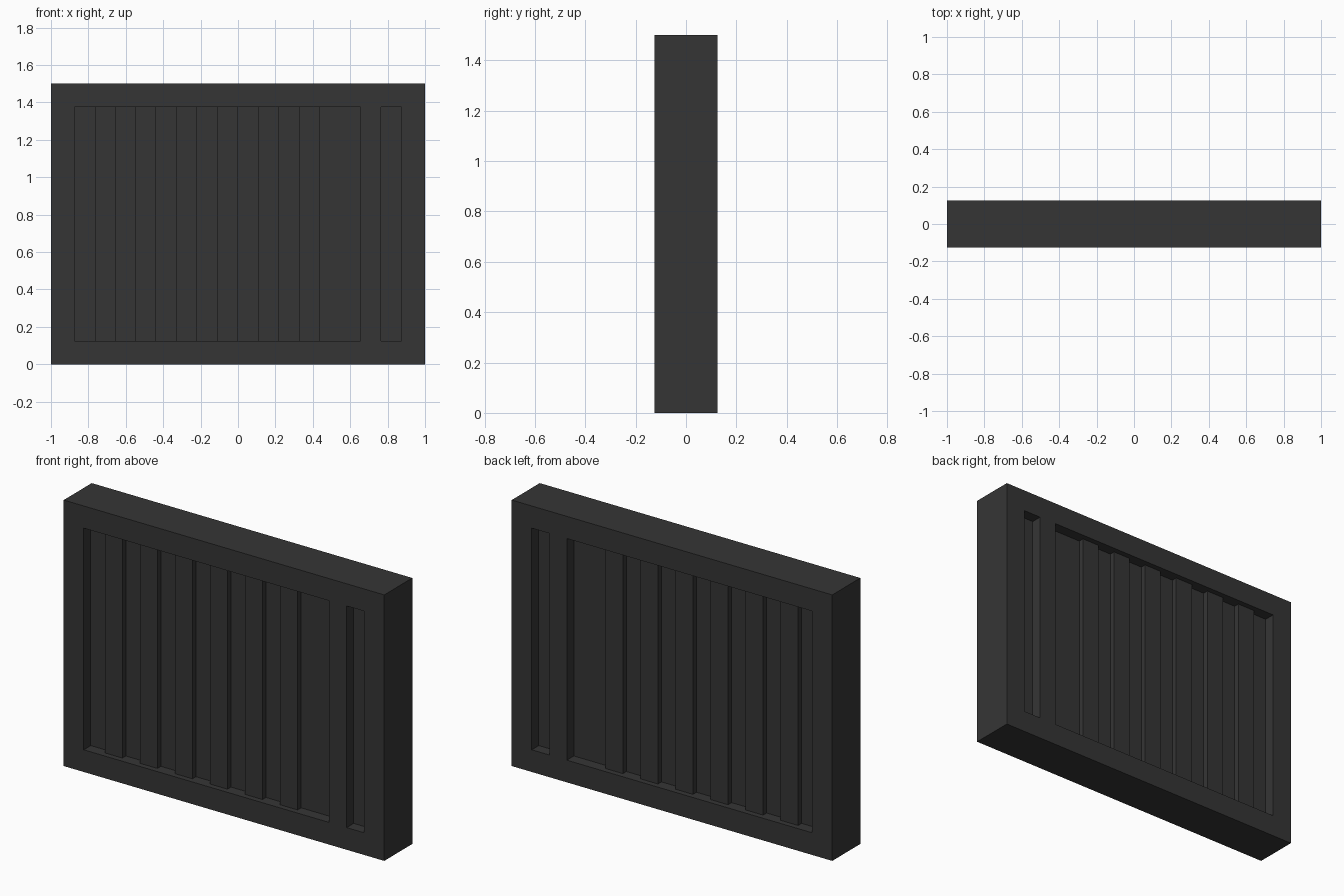
import bpy, bmesh

if "Cube" in bpy.data.objects:
    bpy.data.objects.remove(bpy.data.objects["Cube"])

W, H, D = 1.0, 1.5, 0.125      # half width, height, half depth
B = 0.125                      # border width
CELLS = 16
STEP = 2 * (W - B) / CELLS

mat = bpy.data.materials.new("dark grey")
mat.diffuse_color = (0.036, 0.036, 0.036, 1)
mat.use_nodes = True
mat.node_tree.nodes["Principled BSDF"].inputs["Base Color"].default_value = mat.diffuse_color


def extrude_object(name, bm, faces, vec):
    """Extrude flat faces into a solid and make an object of it."""
    res = bmesh.ops.extrude_face_region(bm, geom=faces, use_keep_orig=True)
    verts = [g for g in res["geom"] if isinstance(g, bmesh.types.BMVert)]
    bmesh.ops.translate(bm, verts=verts, vec=vec)
    bmesh.ops.recalc_face_normals(bm, faces=bm.faces[:])
    me = bpy.data.meshes.new(name)
    bm.to_mesh(me)
    bm.free()
    me.materials.append(mat)
    ob = bpy.data.objects.new(name, me)
    bpy.context.collection.objects.link(ob)
    return ob


# Outer frame: a rectangular ring extruded through the depth
bm = bmesh.new()
loops = []
for i in (0, B):
    corners = [(-W + i, i), (W - i, i), (W - i, H - i), (-W + i, H - i)]
    loops.append([bm.verts.new((x, -D, z)) for x, z in corners])
outer, inner = loops
ring = [bm.faces.new((outer[k], outer[(k + 1) % 4], inner[(k + 1) % 4], inner[k]))
        for k in range(4)]
extrude_object("frame", bm, ring, (0, 2 * D, 0))


# Ribbed panel: stepped cross-section, same front and back, extruded upward
def half_depth(cell):
    if cell == 14:                       # thick post, flush with the frame
        return D
    if cell % 2 == 1 and cell <= 11:     # raised slats
        return 0.75 * D
    return 0.5 * D                       # recessed sheet


side = []
for c in range(CELLS):
    d = half_depth(c)
    for k in (c, c + 1):
        p = (-W + B + k * STEP, d)
        if not side or side[-1] != p:
            side.append(p)
profile = [(x, -d) for x, d in side] + [(x, d) for x, d in reversed(side)]
bm = bmesh.new()
face = bm.faces.new([bm.verts.new((x, y, B)) for x, y in profile])
extrude_object("ribbed_panel", bm, [face], (0, 0, H - 2 * B))
